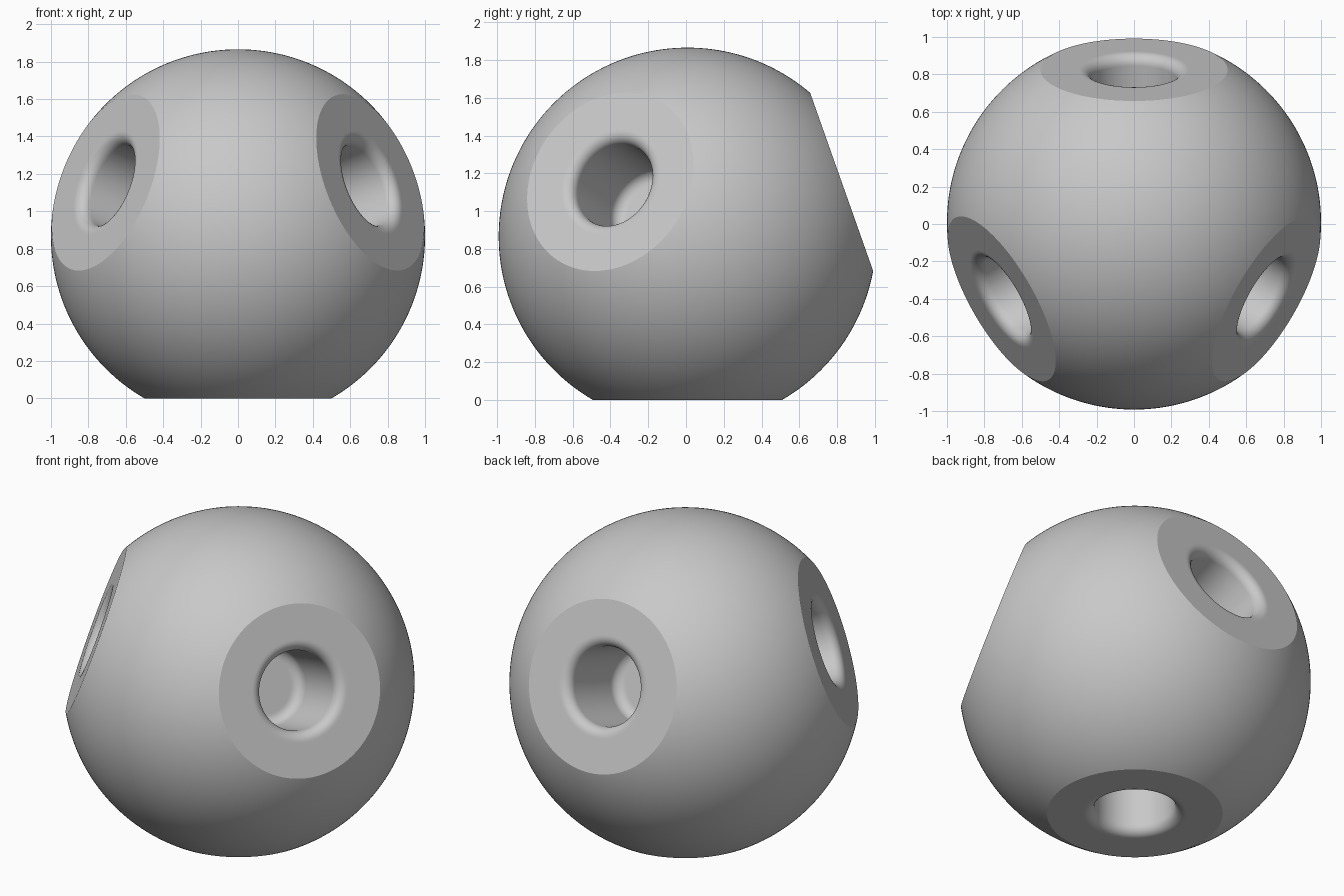
import bpy, bmesh, math
from mathutils import Vector, Matrix

if "Cube" in bpy.data.objects:
    bpy.data.objects.remove(bpy.data.objects["Cube"])

FLAT = 0.866                      # distance of each flat from the ball centre
BORE, FILLET, DEPTH = 0.23, 0.06, 0.5
CENTRE = Vector((0, 0.008, FLAT))

grey = bpy.data.materials.new("grey")
grey.diffuse_color = (0.58, 0.58, 0.58, 1)
grey.use_nodes = True
grey.node_tree.nodes["Principled BSDF"].inputs["Base Color"].default_value = grey.diffuse_color


def arc(cx, cz, start, end, steps=8):
    """Quarter-round points of the fillet radius, angles in degrees."""
    return [(cx + FILLET * math.cos(math.radians(start + (end - start) * i / steps)),
             cz + FILLET * math.sin(math.radians(start + (end - start) * i / steps)))
            for i in range(steps + 1)]


def lathe(name, profile, segments=96):
    """Spin a closed (radius, height) profile around z."""
    bm = bmesh.new()
    verts = [bm.verts.new((r, 0, z)) for r, z in profile]
    edges = [bm.edges.new(pair) for pair in zip(verts, verts[1:])]
    bmesh.ops.spin(bm, geom=verts + edges, axis=(0, 0, 1), cent=(0, 0, 0),
                   angle=math.tau, steps=segments, use_merge=False)
    bmesh.ops.remove_doubles(bm, verts=bm.verts, dist=1e-5)
    bmesh.ops.recalc_face_normals(bm, faces=bm.faces)
    mesh = bpy.data.meshes.new(name)
    bm.to_mesh(mesh)
    bm.free()
    mesh.materials.append(grey)
    obj = bpy.data.objects.new(name, mesh)
    bpy.context.collection.objects.link(obj)
    return obj


# Ball
bpy.ops.mesh.primitive_ico_sphere_add(subdivisions=7, radius=1, location=CENTRE)
ball = bpy.context.object
ball.name = "drilled_ball"
ball.data.materials.append(grey)

# Cutter profile: flat face, rounded mouth, straight bore, rounded blind floor
floor = FLAT - DEPTH
profile = ([(0, 1.2), (0.62, 1.2), (0.62, FLAT), (BORE + FILLET + 0.008, FLAT)]
           + arc(BORE + FILLET, FLAT - FILLET, 90, 180)
           + arc(BORE - FILLET, floor + FILLET, 0, -90)
           + [(BORE - FILLET - 0.008, floor), (0, floor)])

# Four tetrahedral directions: down, back, front right, front left
directions = [Vector((0, 0, -1))]
for degrees in (90, -30, -150):
    a = math.radians(degrees)
    s = math.sqrt(8) / 3
    directions.append(Vector((s * math.cos(a), s * math.sin(a), 1 / 3)))

for d in directions:
    cutter = lathe("socket_cutter", profile)
    cutter.matrix_world = Matrix.Translation(CENTRE) @ d.to_track_quat('Z', 'Y').to_matrix().to_4x4()
    cutter.hide_render = True
    mod = ball.modifiers.new("socket", 'BOOLEAN')
    mod.operation = 'DIFFERENCE'
    mod.solver = 'EXACT'
    mod.object = cutter
    bpy.context.view_layer.objects.active = ball
    bpy.ops.object.modifier_apply(modifier=mod.name)
    bpy.data.objects.remove(cutter)

# Smooth surfaces with crisp rims around the flats
bpy.ops.object.select_all(action='DESELECT')
ball.select_set(True)
bpy.context.view_layer.objects.active = ball
bpy.ops.object.shade_smooth_by_angle(angle=math.radians(20))
